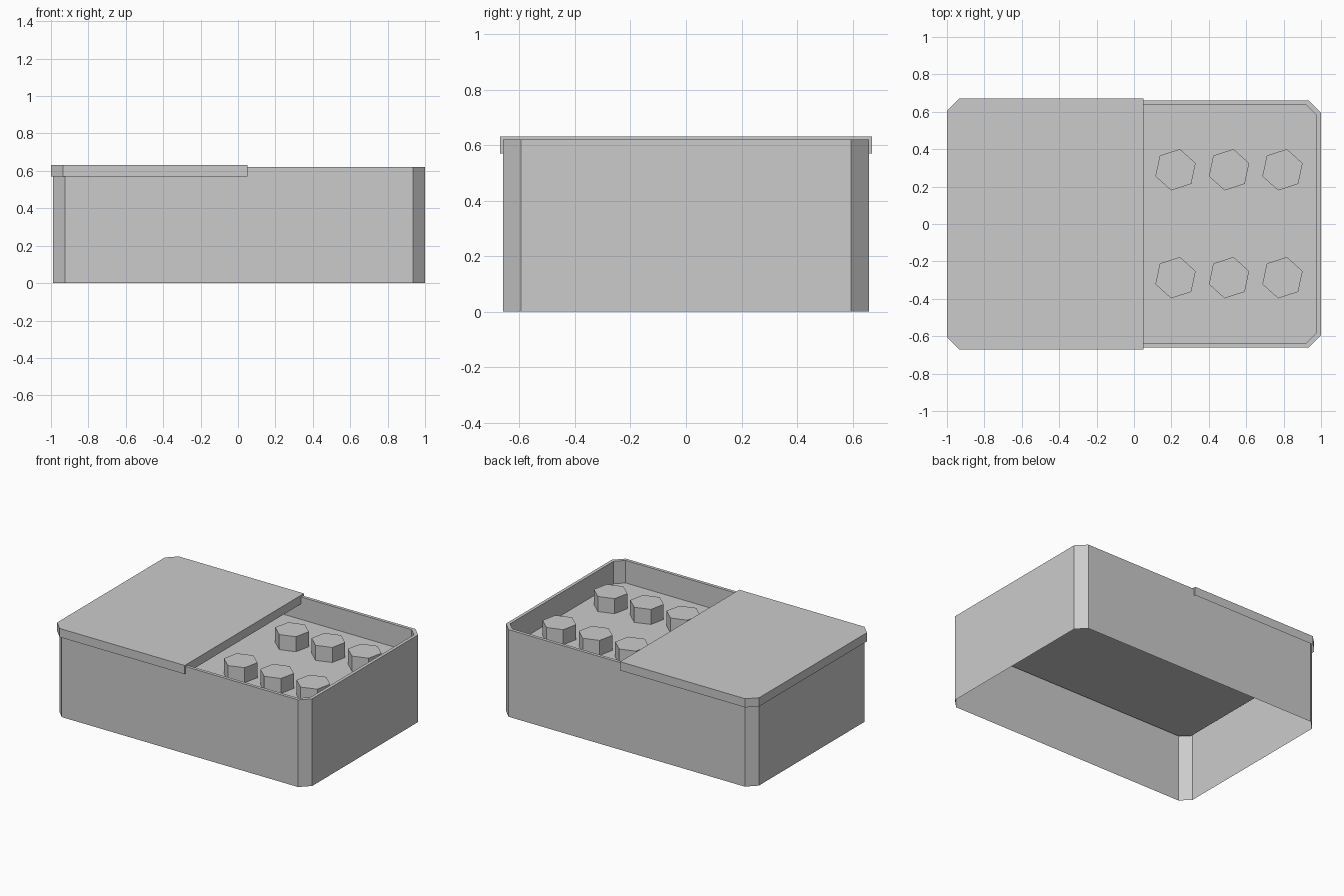
import bpy, bmesh
from math import cos, sin, pi, radians

if "Cube" in bpy.data.objects:
    bpy.data.objects.remove(bpy.data.objects["Cube"])


def outline(x0, x1, y, cl, cr):
    """Rectangle with chamfered left (cl) and right (cr) corners, counter-clockwise."""
    pts = []
    for x, yy, c, sx, sy, xfirst in ((x1, -y, cr, -1, 1, True), (x1, y, cr, -1, -1, False),
                                     (x0, y, cl, 1, -1, True), (x0, -y, cl, 1, 1, False)):
        if c == 0:
            pts.append((x, yy))
        else:
            pair = [(x + sx * c, yy), (x, yy + sy * c)]
            pts += pair if xfirst else pair[::-1]
    return pts


def loft(name, rings, cap=True):
    """Join (outline, z) rings with walls and cap the last ring."""
    bm = bmesh.new()
    loops = [[bm.verts.new((x, y, z)) for x, y in pts] for pts, z in rings]
    n = len(loops[0])
    for a, b in zip(loops, loops[1:]):
        for i in range(n):
            j = (i + 1) % n
            bm.faces.new((a[i], a[j], b[j], b[i]))
    if cap:
        bm.faces.new(loops[-1])
    me = bpy.data.meshes.new(name)
    bm.to_mesh(me)
    bm.free()
    ob = bpy.data.objects.new(name, me)
    bpy.context.collection.objects.link(ob)
    return ob


RIM, FLOOR = 0.62, 0.46

# Open-bottomed box: outer wall, thin rim, inner wall down to a raised floor
outer = outline(-0.99, 1.0, 0.66, 0.065, 0.065)
inner = outline(-0.967, 0.977, 0.637, 0.056, 0.056)
loft("box", [(outer, 0), (outer, RIM), (inner, RIM), (inner, FLOOR)])

# Half lid covering the left side, chamfered on its outer corners only
lid = outline(-1.0, 0.05, 0.67, 0.065, 0)
loft("half_lid", [(lid, 0.57), (lid, 0.632)])

# Two rows of hexagonal studs standing on the floor
for row, y in enumerate((-0.287, 0.29)):
    for col, x in enumerate((0.222, 0.508, 0.794)):
        hexagon = [(x + 0.113 * cos(radians(18) + k * pi / 3),
                    y + 0.113 * sin(radians(18) + k * pi / 3)) for k in range(6)]
        loft(f"stud_{row}_{col}", [(hexagon, FLOOR), (hexagon, 0.567)])
